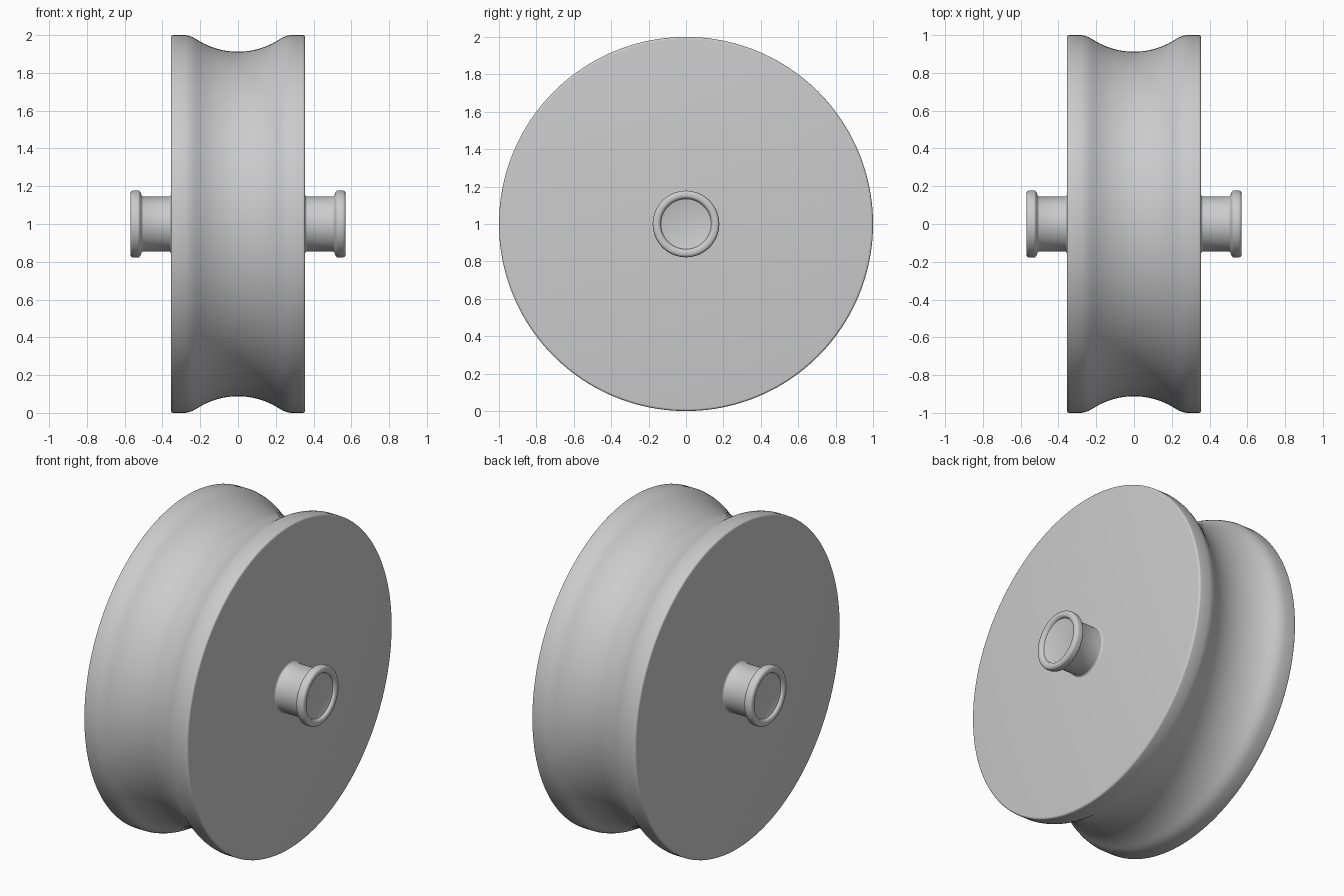
import bpy, bmesh, math
from mathutils import Matrix

cube = bpy.data.objects.get("Cube")
if cube:
    bpy.data.objects.remove(cube, do_unlink=True)

GREY = (0.6, 0.6, 0.6, 1.0)
metal = bpy.data.materials.new("plain_grey")
metal.use_nodes = True
metal.diffuse_color = GREY
metal.node_tree.nodes["Principled BSDF"].inputs["Base Color"].default_value = GREY


def arc(cx, cr, radius, start, end, steps=5):
    """Points of a circular arc in the (x, radius) plane, angles in degrees."""
    angles = [math.radians(start + (end - start) * i / steps) for i in range(steps + 1)]
    return [(cx + radius * math.cos(a), cr + radius * math.sin(a)) for a in angles]


def lathe(name, profile, steps=160):
    """Revolve an (x, radius) profile about the x axis, at axle height."""
    bm = bmesh.new()
    verts = [bm.verts.new((x, 0, r)) for x, r in profile]
    edges = [bm.edges.new(pair) for pair in zip(verts, verts[1:])]
    bmesh.ops.spin(bm, geom=verts + edges, cent=(0, 0, 0), axis=(1, 0, 0),
                   angle=math.tau, steps=steps)
    bmesh.ops.remove_doubles(bm, verts=bm.verts, dist=0.0001)
    bmesh.ops.recalc_face_normals(bm, faces=bm.faces)
    bm.transform(Matrix.Translation((0, 0, 1)))
    mesh = bpy.data.meshes.new(name)
    bm.to_mesh(mesh)
    bm.free()
    mesh.materials.append(metal)
    obj = bpy.data.objects.new(name, mesh)
    bpy.context.collection.objects.link(obj)
    bpy.ops.object.select_all(action="DESELECT")
    obj.select_set(True)
    bpy.context.view_layer.objects.active = obj
    bpy.ops.object.shade_smooth_by_angle(angle=math.radians(35))
    return obj


# Grooved wheel: half profile from groove centre to side face, then mirrored
half = arc(0, 1.312, 0.4, 270, 303.4, 12)
half += [(0.24, 0.989), (0.26, 0.996), (0.28, 1.0)]
half += arc(0.343, 0.988, 0.012, 90, 0)
half += [(0.355, 0.0)]
lathe("grooved_wheel", [(-x, r) for x, r in reversed(half[1:])] + half)

# Axle stub: fillet at the wheel, shaft, rounded collar and shallow end recess
stub = arc(0.367, 0.157, 0.012, 180, 270)
stub += [(0.503, 0.145), (0.508, 0.148), (0.517, 0.168)]
stub += arc(0.531, 0.164, 0.014, 150, 90)
stub += arc(0.552, 0.160, 0.018, 90, 0)
stub += arc(0.552, 0.153, 0.018, 0, -60)
stub += [(0.553, 0.134), (0.551, 0.129), (0.551, 0.0)]
for side, sign in (("left", 1), ("right", -1)):
    lathe("axle_stub_" + side, [(sign * x, r) for x, r in stub], 96)
